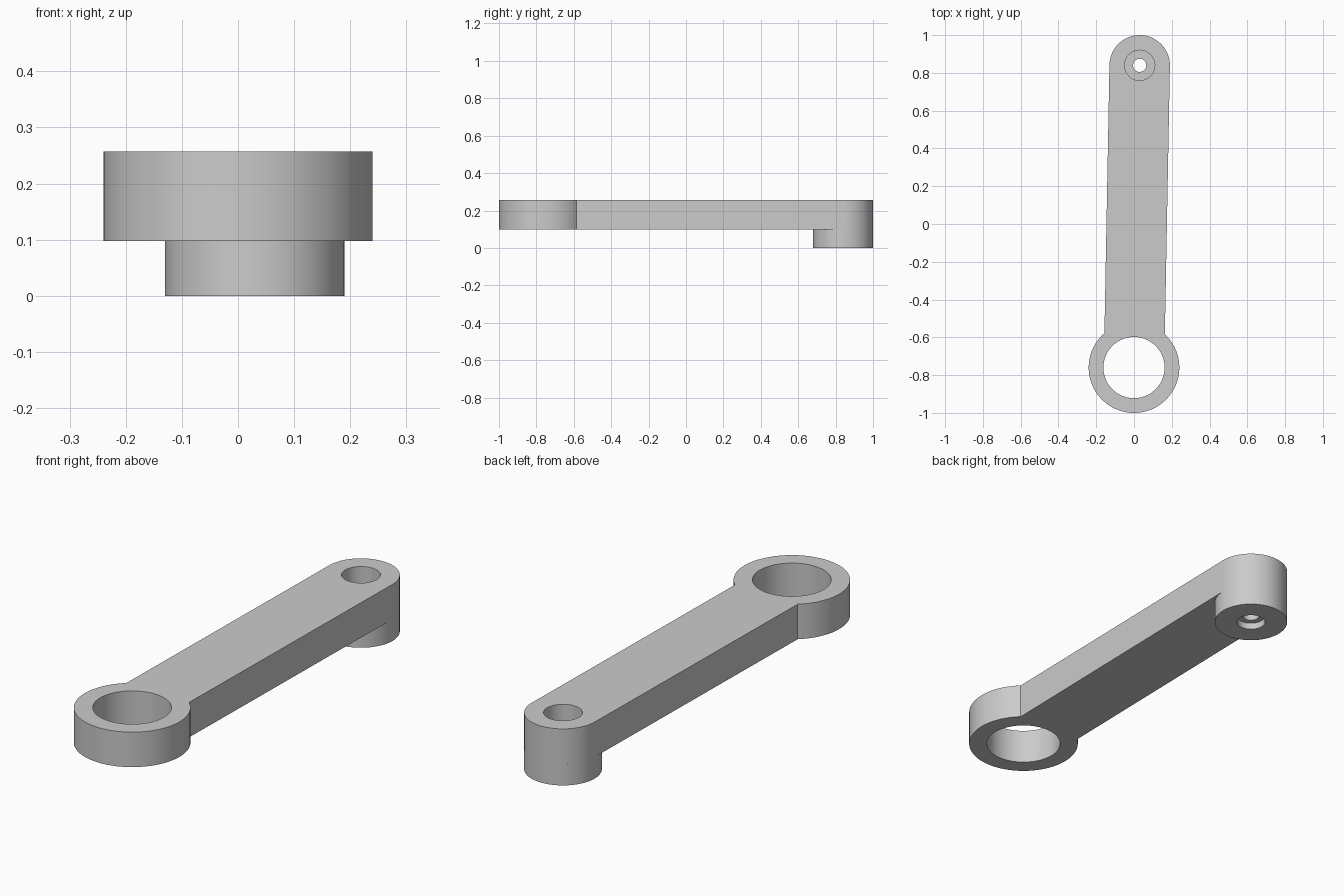
import bpy, bmesh
from math import sin, cos, asin, atan2, pi, tau
from mathutils import Vector

cube = bpy.data.objects.get("Cube")
if cube:
    bpy.data.objects.remove(cube, do_unlink=True)

grey = bpy.data.materials.new("plain grey")
grey.use_nodes = True
grey.diffuse_color = (0.6, 0.6, 0.6, 1)
grey.node_tree.nodes["Principled BSDF"].inputs["Base Color"].default_value = grey.diffuse_color

RING = Vector((0, -0.76))
BOSS = Vector((0.03, 0.84))
RING_R, BORE_R, BOSS_R, PIN_R = 0.24, 0.162, 0.16, 0.08
UNDERSIDE, TOP = 0.098, 0.257


def arc(center, radius, start, end, count):
    return [center + radius * Vector((cos(a), sin(a)))
            for a in (start + (end - start) * i / count for i in range(count + 1))]


def circle(center, radius):
    return arc(center, radius, 0, tau, 96)[:-1]


def finish(name, bm):
    bmesh.ops.recalc_face_normals(bm, faces=bm.faces)
    mesh = bpy.data.meshes.new(name)
    bm.to_mesh(mesh)
    bm.free()
    mesh.materials.append(grey)
    obj = bpy.data.objects.new(name, mesh)
    bpy.context.collection.objects.link(obj)
    bpy.ops.object.select_all(action='DESELECT')
    obj.select_set(True)
    bpy.context.view_layer.objects.active = obj
    bpy.ops.object.shade_smooth_by_angle(angle=pi / 6)


def plate(name, loops, low, high):
    """Flat plate from an outer loop and hole loops."""
    bm = bmesh.new()
    caps = {low: [], high: []}
    for loop in loops:
        rows = []
        for z, edges in caps.items():
            row = [bm.verts.new((p.x, p.y, z)) for p in loop]
            edges += [bm.edges.new((row[i - 1], row[i])) for i in range(len(row))]
            rows.append(row)
        a, b = rows
        for i in range(len(a)):
            bm.faces.new((a[i - 1], a[i], b[i], b[i - 1]))
    for z, edges in caps.items():
        bmesh.ops.triangle_fill(bm, edges=edges, use_beauty=True,
                                normal=(0, 0, 1 if z == high else -1))
    finish(name, bm)


def lathe(name, center, profile):
    """Turned part from a closed (radius, height) profile."""
    bm = bmesh.new()
    rows = [[bm.verts.new((p.x, p.y, z)) for p in circle(center, r)] for r, z in profile]
    for k in range(len(rows)):
        a, b = rows[k - 1], rows[k]
        for i in range(len(a)):
            bm.faces.new((a[i - 1], a[i], b[i], b[i - 1]))
    finish(name, bm)


# Arm with the big ring at the front and a rounded end at the back
axis = BOSS - RING
heading = atan2(axis.y, axis.x)
neck = asin(BOSS_R / RING_R)
outline = (arc(BOSS, BOSS_R, heading - pi / 2, heading + pi / 2, 48)
           + arc(RING, RING_R, heading + neck, heading + tau - neck, 80))
plate("lever_arm", [outline, circle(RING, BORE_R), circle(BOSS, PIN_R)], UNDERSIDE, TOP)

# Boss under the back end: deep bore, thin web with a screw hole, shallow recess
lathe("pin_boss", BOSS, [
    (BOSS_R, 0), (BOSS_R, UNDERSIDE), (PIN_R, UNDERSIDE), (PIN_R, 0.06),
    (0.035, 0.06), (0.035, 0.03), (0.062, 0.03), (0.062, 0)])
